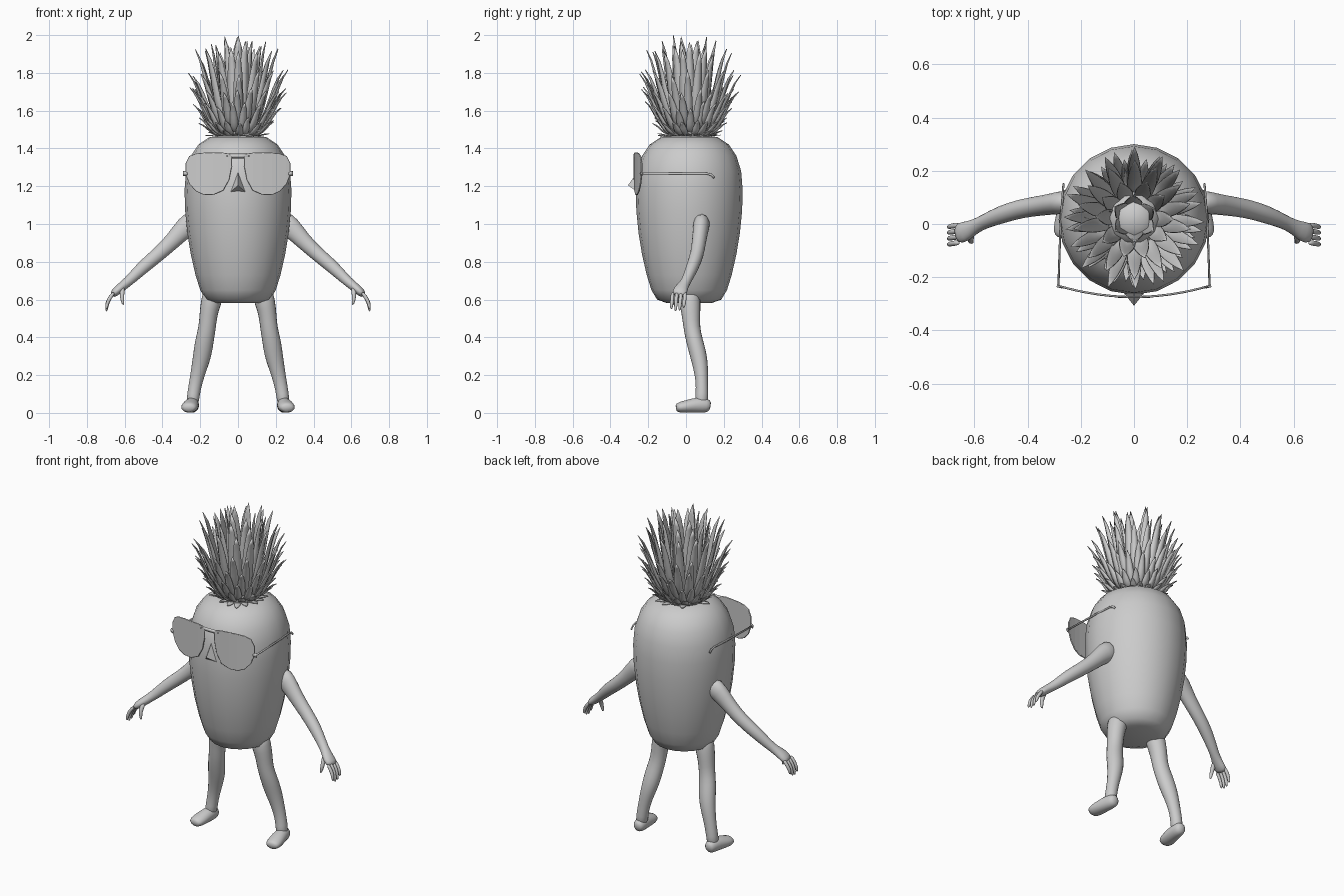
import bpy, bmesh, math, random
from mathutils import Vector

random.seed(4)
cube = bpy.data.objects.get("Cube")
if cube:
    bpy.data.objects.remove(cube)

grey = bpy.data.materials.new("plain_grey")
grey.use_nodes = True
COLOUR = (0.6, 0.6, 0.6, 1)
grey.diffuse_color = COLOUR
grey.node_tree.nodes["Principled BSDF"].inputs["Base Color"].default_value = COLOUR


def finish(name, bm, smooth=True, inward=False, subsurf=0, closed=True):
    """Turn a bmesh into a named object."""
    if closed:
        bmesh.ops.recalc_face_normals(bm, faces=bm.faces[:])
    if inward:
        bmesh.ops.reverse_faces(bm, faces=bm.faces[:])
    for f in bm.faces:
        f.smooth = smooth
    me = bpy.data.meshes.new(name)
    bm.to_mesh(me)
    bm.free()
    me.materials.append(grey)
    ob = bpy.data.objects.new(name, me)
    bpy.context.collection.objects.link(ob)
    if subsurf:
        mod = ob.modifiers.new("Subdivision", "SUBSURF")
        mod.levels = mod.render_levels = subsurf
    return ob


def skin_rings(bm, rings):
    """Bridge rings of vertices and cap both ends."""
    n = len(rings[0])
    for a, b in zip(rings, rings[1:]):
        for i in range(n):
            j = (i + 1) % n
            bm.faces.new((a[i], a[j], b[j], b[i]))
    bm.faces.new(rings[0])
    bm.faces.new(rings[-1])


def loft(name, pts, ref, side=1, n=10, subsurf=1):
    """Tube through (x, y, z, half width, half depth) stations."""
    bm = bmesh.new()
    pos = [Vector((p[0] * side, p[1], p[2])) for p in pts]
    rings = []
    for i, p in enumerate(pts):
        t = (pos[min(i + 1, len(pos) - 1)] - pos[max(i - 1, 0)]).normalized()
        u = t.cross(Vector(ref)).normalized()
        v = u.cross(t)
        rings.append([bm.verts.new(pos[i] + u * p[3] * math.cos(a) + v * p[4] * math.sin(a))
                      for a in (math.tau * k / n for k in range(n))])
    skin_rings(bm, rings)
    return finish(name, bm, subsurf=subsurf)


# Body: turned egg shape
profile = [(.12, .582), (.17, .60), (.20, .65), (.225, .73), (.25, .84), (.268, .95),
           (.28, 1.07), (.283, 1.18), (.275, 1.28), (.25, 1.36), (.21, 1.42), (.15, 1.46), (.08, 1.47)]
bm = bmesh.new()
skin_rings(bm, [[bm.verts.new((r * math.cos(a), .017 + r * math.sin(a), z))
                 for a in (math.tau * k / 20 for k in range(20))] for r, z in profile])
finish("body", bm)

UP, BACK = (0, 0, 1), (0, 1, 0)
arm = [(.22, .085, 1.02, .07, .05), (.28, .08, .985, .06, .045), (.34, .07, .915, .046, .04),
       (.42, .06, .84, .04, .038), (.50, .035, .775, .038, .036), (.56, .01, .715, .03, .028),
       (.60, -.01, .68, .026, .028), (.635, -.03, .652, .026, .042), (.67, -.038, .62, .02, .042)]
leg = [(.12, .02, .66, .06, .06), (.143, .02, .59, .058, .06), (.157, .027, .52, .05, .052),
       (.163, .03, .45, .048, .046), (.178, .045, .38, .052, .047), (.188, .065, .31, .052, .048),
       (.205, .078, .24, .044, .042), (.222, .084, .17, .037, .034), (.236, .085, .10, .035, .035),
       (.242, .08, .035, .036, .04)]
foot = [(.24, .132, .035, .024, .024), (.24, .11, .04, .037, .042), (.246, .06, .042, .042, .044),
        (.254, .005, .034, .048, .036), (.26, -.035, .029, .046, .03), (.262, -.055, .026, .03, .02)]
lens = [(.035, 1.31, 1.355), (.05, 1.235, 1.37), (.08, 1.18, 1.374), (.13, 1.158, 1.374),
        (.18, 1.158, 1.374), (.22, 1.175, 1.37), (.255, 1.215, 1.357), (.274, 1.265, 1.32)]


def lens_y(x):
    return -.278 + .52 * x * x


for side, label in ((1, "left"), (-1, "right")):
    # Limbs
    loft(label + "_arm", arm, BACK, side)
    loft(label + "_leg", leg, BACK, side)
    loft(label + "_foot", foot, UP, side)
    # Hand: four fingers and a thumb
    for k in range(4):
        y, drop = -.07 + .022 * k, (.012, 0, .004, .02)[k]
        loft(f"{label}_finger_{k + 1}",
             [(.655, y, .64, .011, .011), (.682, y - .003, .605, .011, .011),
              (.694, y - .006, .57 + drop / 2, .010, .010),
              (.697, y - .008, .535 + drop, .006, .006)], BACK, side, 8)
    loft(label + "_thumb", [(.61, -.035, .665, .016, .016), (.615, -.058, .63, .013, .013),
                            (.613, -.066, .60, .011, .011), (.607, -.068, .57, .006, .006)], BACK, side, 8)
    # Sunglass lens: curved plate built in columns
    bm = bmesh.new()
    skin_rings(bm, [[bm.verts.new((side * x, lens_y(x) + dy, z))
                     for dy, z in ((0, lo), (0, hi), (.008, hi), (.008, lo))] for x, lo, hi in lens])
    finish(label + "_lens", bm, smooth=False, inward=True)
    # Rim following the lens outline
    outline = [(x, lo) for x, lo, hi in lens] + [(x, hi) for x, lo, hi in reversed(lens)]
    cu = bpy.data.curves.new(label + "_rim", "CURVE")
    cu.dimensions = "3D"
    cu.bevel_depth, cu.bevel_resolution = .004, 1
    sp = cu.splines.new("POLY")
    sp.points.add(len(outline) - 1)
    sp.use_cyclic_u = True
    for pt, (x, z) in zip(sp.points, outline):
        pt.co = (side * x, lens_y(x) + .004, z, 1)
    cu.materials.append(grey)
    bpy.context.collection.objects.link(bpy.data.objects.new(label + "_rim", cu))
    # Hinge and temple
    loft(label + "_hinge", [(.268, -.238, 1.267, .014, .005), (.29, -.232, 1.267, .014, .005)],
         BACK, side, 4, 0)
    loft(label + "_temple", [(.284, -.235, 1.267, .004, .006), (.276, .0, 1.267, .004, .006),
                             (.268, .11, 1.267, .004, .006), (.266, .135, 1.26, .004, .007),
                             (.265, .15, 1.245, .004, .007)], UP, side, 6, 0)

# Brow bar joining the lenses
loft("glasses_bridge", [(x, lens_y(x) + .003, 1.36, .004, .012) for x in (-.06, -.02, .02, .06)],
     UP, n=4, subsurf=0)

# Nose: small pyramid
bm = bmesh.new()
top, left, right, back, tip = [bm.verts.new(c) for c in (
    (0, -.25, 1.285), (.042, -.255, 1.167), (-.042, -.255, 1.167), (0, -.22, 1.19), (0, -.307, 1.205))]
for f in ((top, left, tip), (top, tip, right), (tip, left, right),
          (top, back, left), (top, right, back), (back, right, left)):
    bm.faces.new(f)
finish("nose", bm, smooth=False)

# Crown core
bm = bmesh.new()
skin_rings(bm, [[bm.verts.new((r * math.cos(a), .02 + r * math.sin(a), z))
                 for a in (math.tau * k / 16 for k in range(16))]
                for r, z in ((.12, 1.44), (.115, 1.50), (.09, 1.58), (.04, 1.62))])
finish("crown_core", bm)


def add_leaf(bm, angle, rb, zb, rt, zt, width):
    """Pointed folded blade, curving up and flicking out at the tip."""
    out = Vector((math.cos(angle), math.sin(angle), 0))
    across = Vector((-out.y, out.x, 0))
    dr, dz = rt - rb, zt - zb
    ctrl = [(rb, zb), (rb + .55 * dr, zb + .1 * dz), (rb + .6 * dr, zb + .7 * dz), (rt, zt)]
    rows, prev = 7, None
    for i in range(rows + 1):
        t = i / rows
        b = ((1 - t) ** 3, 3 * t * (1 - t) ** 2, 3 * t * t * (1 - t), t ** 3)
        r = sum(w * c[0] for w, c in zip(b, ctrl))
        z = sum(w * c[1] for w, c in zip(b, ctrl))
        mid = out * r + Vector((0, .02, z))
        if i == rows:
            point = bm.verts.new(mid)
            for k in range(2):
                bm.faces.new((prev[k], prev[k + 1], point))
            break
        w = width * (1 - t) ** .7 * (.65 + 1.1 * t)
        row = [bm.verts.new(mid + across * w * s - out * abs(s) * w * .45) for s in (-1, 0, 1)]
        if prev:
            for k in range(2):
                bm.faces.new((prev[k], prev[k + 1], row[k + 1], row[k]))
        prev = row


# Crown tiers: count, base radius, base height, tip radius, tip height, half width
tiers = [(18, .10, 1.465, .175, 1.49, .022), (18, .10, 1.47, .205, 1.56, .026),
         (18, .10, 1.48, .235, 1.64, .028), (18, .10, 1.50, .255, 1.72, .030),
         (16, .10, 1.51, .268, 1.81, .032), (14, .09, 1.53, .225, 1.92, .036),
         (10, .085, 1.55, .15, 1.96, .04), (6, .06, 1.57, .09, 1.99, .045)]
for t, (count, rb, zb, rt, zt, width) in enumerate(tiers):
    bm = bmesh.new()
    for k in range(count):
        a = math.tau * (k + .5 * (t % 2)) / count + random.uniform(-.06, .06)
        add_leaf(bm, a, rb, zb, rt * random.uniform(.94, 1.03),
                 zt + random.uniform(-.03, .01), width)
    ob = finish(f"leaf_tier_{t + 1}", bm, closed=False)
    mod = ob.modifiers.new("Thickness", "SOLIDIFY")
    mod.thickness = .004
